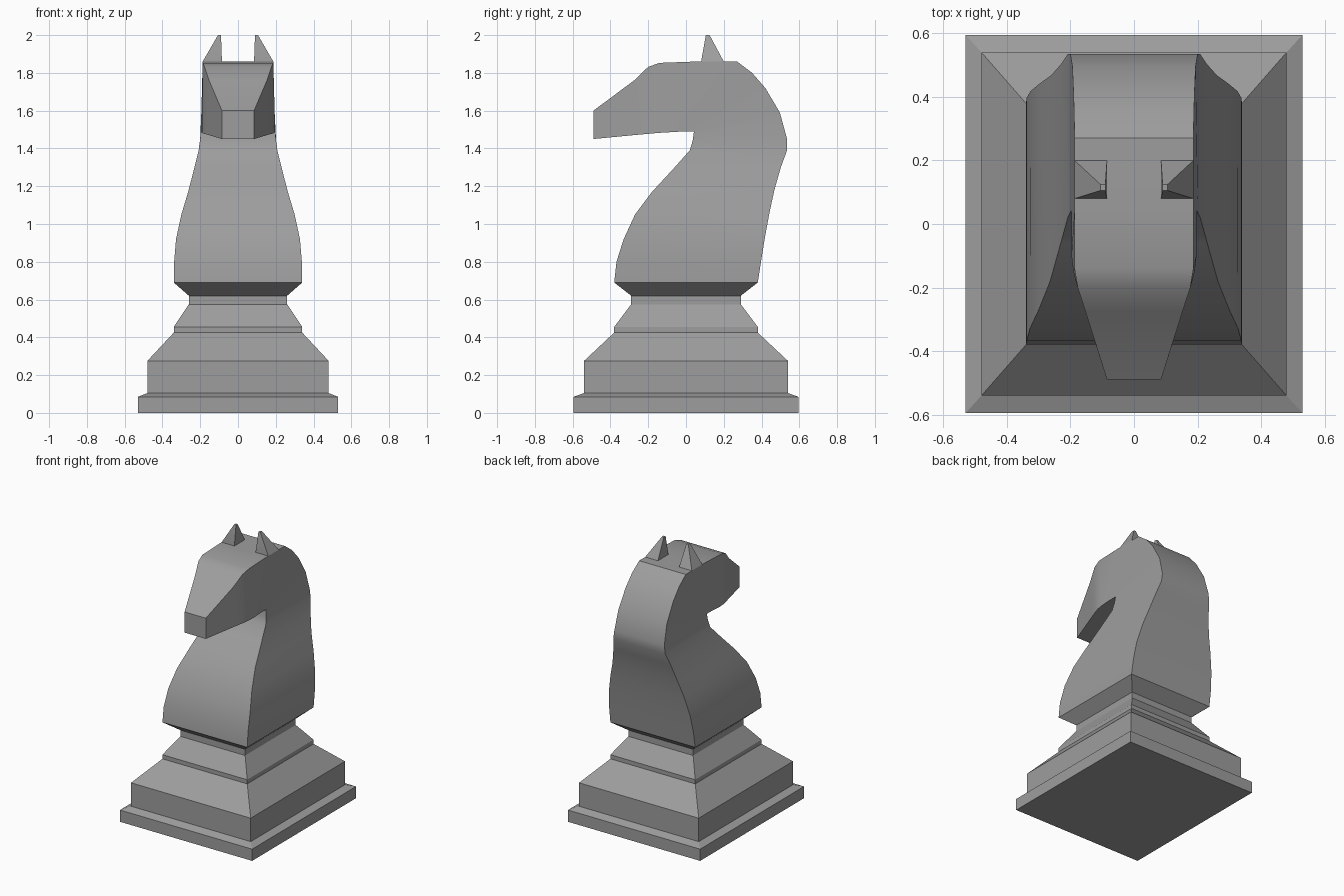
import bpy, bmesh, math

cube = bpy.data.objects.get("Cube")
if cube:
    bpy.data.objects.remove(cube, do_unlink=True)

grey = bpy.data.materials.new("stone_grey")
grey.use_nodes = True
colour = (0.34, 0.34, 0.34, 1)
grey.diffuse_color = colour
grey.node_tree.nodes["Principled BSDF"].inputs["Base Color"].default_value = colour


def loft(name, rings, angle=30):
    """Skin a list of equal rings and cap both ends."""
    bm = bmesh.new()
    loops = [[bm.verts.new(p) for p in ring] for ring in rings]
    for a, b in zip(loops, loops[1:]):
        n = len(a)
        for i in range(n):
            bm.faces.new((a[i], a[(i + 1) % n], b[(i + 1) % n], b[i]))
    bm.faces.new(loops[0][::-1])
    bm.faces.new(loops[-1])
    bmesh.ops.recalc_face_normals(bm, faces=bm.faces)
    mesh = bpy.data.meshes.new(name)
    bm.to_mesh(mesh)
    bm.free()
    mesh.materials.append(grey)
    obj = bpy.data.objects.new(name, mesh)
    bpy.context.collection.objects.link(obj)
    bpy.ops.object.select_all(action="DESELECT")
    obj.select_set(True)
    bpy.context.view_layer.objects.active = obj
    bpy.ops.object.shade_smooth_by_angle(angle=math.radians(angle))
    return obj


def rect(x0, x1, y0, y1, z):
    return [(x0, y0, z), (x1, y0, z), (x1, y1, z), (x0, y1, z)]


def interpolate(table, t):
    """Piecewise linear lookup in a rising table."""
    if t <= table[0][0]:
        return table[0][1]
    for (a, va), (b, vb) in zip(table, table[1:]):
        if t <= b:
            return va + (vb - va) * (t - a) / (b - a)
    return table[-1][1]


# Stepped plinth: half width, half depth, height
steps = [(.53, .595, 0), (.53, .595, .085), (.48, .54, .105), (.48, .54, .275),
         (.34, .38, .425), (.34, .38, .455), (.26, .29, .575), (.26, .29, .62),
         (.34, .38, .69)]
loft("plinth", [rect(-x, x, -y, y, z) for x, y, z in steps], 20)

# Neck and head: throat side and mane side of each section, as (y, z)
throat = [(-.38, .69), (-.368, .8), (-.33, .92), (-.27, 1.05), (-.18, 1.17),
          (-.06, 1.3), (.02, 1.39), (.035, 1.44), (.042, 1.49), (.02, 1.49),
          (-.01, 1.49), (-.05, 1.488), (-.1, 1.485), (-.15, 1.482),
          (-.19, 1.478), (-.25, 1.473), (-.49, 1.45)]
mane = [(.38, .69), (.397, .8), (.418, .93), (.442, 1.06), (.468, 1.18),
        (.502, 1.3), (.535, 1.39), (.535, 1.45), (.497, 1.59), (.42, 1.72),
        (.35, 1.8), (.27, 1.86), (.05, 1.86), (-.14, 1.853),
        (-.2, 1.832), (-.275, 1.76), (-.49, 1.6)]
by_height = [(.69, .34), (.8, .338), (.92, .328), (1.05, .3), (1.2, .255),
             (1.4, .206), (1.48, .197), (1.86, .187)]
by_depth = [(-.49, .085), (-.275, .153), (-.17, .187), (-.1, .2), (-.09, 1)]


def half_width(y, z):
    if z < 1.44:
        return interpolate(by_height, z)
    return min(interpolate(by_height, z), interpolate(by_depth, y))


rings = []
for (ty, tz), (my, mz) in zip(throat, mane):
    tw, mw = half_width(ty, tz), half_width(my, mz)
    rings.append([(-tw, ty, tz), (tw, ty, tz), (mw, my, mz), (-mw, my, mz)])
loft("neck_and_head", rings)

# Pointed ears
for side, name in ((1, "left_ear"), (-1, "right_ear")):
    loft(name, [rect(.085 * side, .187 * side, .08, .2, 1.85),
                rect(.085 * side, .187 * side, .08, .2, 1.86),
                rect(.09 * side, .106 * side, .105, .125, 2.0)], 20)
